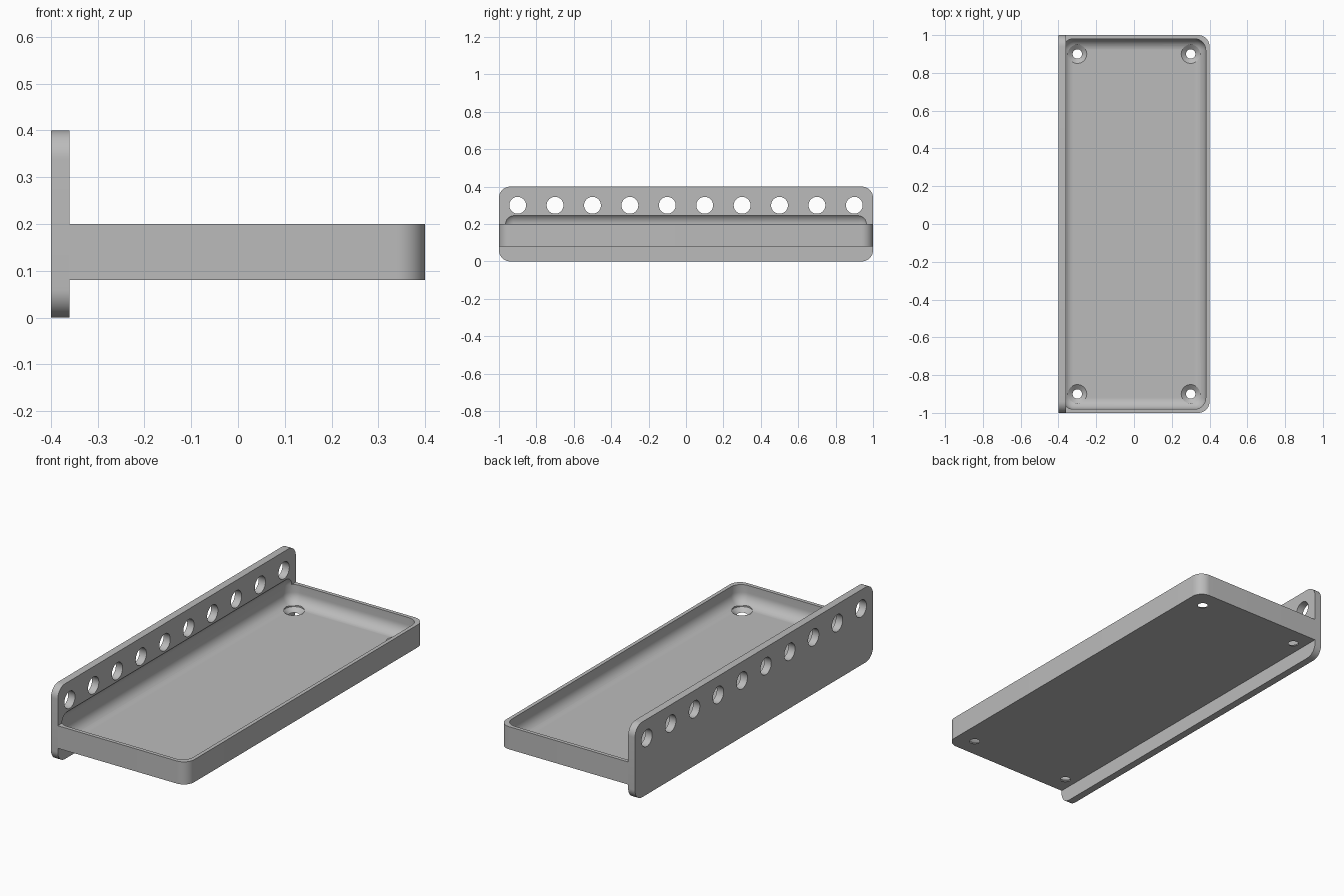
import bpy, bmesh
from mathutils import Matrix

old = bpy.data.objects.get("Cube")
if old:
    bpy.data.objects.remove(old, do_unlink=True)

ROUND = 0.06
grey = bpy.data.materials.new("plain grey")
grey.use_nodes = True
colour = (0.5, 0.5, 0.5, 1)
grey.diffuse_color = colour
grey.node_tree.nodes["Principled BSDF"].inputs["Base Color"].default_value = colour


def add_object(name, bm):
    mesh = bpy.data.meshes.new(name)
    bm.to_mesh(mesh)
    bm.free()
    mesh.materials.append(grey)
    obj = bpy.data.objects.new(name, mesh)
    bpy.context.collection.objects.link(obj)
    return obj


def rounded_box(name, low, high, rule):
    """Box between two corners; edges that pass the rule are rounded."""
    bm = bmesh.new()
    bmesh.ops.create_cube(bm, size=1)
    for v in bm.verts:
        v.co = [high[i] if v.co[i] > 0 else low[i] for i in range(3)]
    edges = [e for e in bm.edges if rule(e.verts[0].co, e.verts[1].co)]
    bmesh.ops.bevel(bm, geom=edges, offset=ROUND, segments=12, profile=0.5, affect='EDGES')
    return add_object(name, bm)


def add_cone(bm, r_low, r_high, depth, matrix):
    bmesh.ops.create_cone(bm, cap_ends=True, segments=48, radius1=r_low,
                          radius2=r_high, depth=depth, matrix=matrix)


def cut(target, cutter):
    cutter.hide_render = True
    mod = target.modifiers.new("cut " + cutter.name, 'BOOLEAN')
    mod.operation = 'DIFFERENCE'
    mod.solver = 'EXACT'
    mod.object = cutter


# Tray with two rounded outer corners, and upright plate with four
tray = rounded_box("tray", (-0.36, -1, 0.08), (0.4, 1, 0.2),
                   lambda a, b: a.x > 0 and b.x > 0 and a.z != b.z)
plate = rounded_box("mounting_plate", (-0.4, -1, 0), (-0.36, 1, 0.4),
                    lambda a, b: a.x != b.x)

# Fully rounded hollow, which also bites a shallow groove into the plate
hollow = rounded_box("hollow_cutter", (-0.38, -0.98, 0.1), (0.38, 0.98, 0.26),
                     lambda a, b: True)

# Row of round holes along the plate
bm = bmesh.new()
for i in range(10):
    spot = Matrix.Translation((-0.38, -0.9 + 0.2 * i, 0.3))
    add_cone(bm, 0.045, 0.045, 0.1, spot @ Matrix.Rotation(1.5707963, 4, 'Y'))
plate_holes = add_object("plate_hole_cutter", bm)

# Countersunk screw holes at the tray corners
sinks, bores = bmesh.new(), bmesh.new()
for x in (-0.3, 0.3):
    for y in (-0.9, 0.9):
        add_cone(sinks, 0.05, 0.05, 0.06, Matrix.Translation((x, y, 0.13)))
        add_cone(bores, 0.02, 0.05, 0.024, Matrix.Translation((x, y, 0.088)))
screw_heads = add_object("screw_head_cutter", sinks)
screw_holes = add_object("screw_hole_cutter", bores)

for part, cutters in ((tray, (hollow, screw_heads, screw_holes)),
                      (plate, (hollow, plate_holes))):
    for cutter in cutters:
        cut(part, cutter)

# Bake the cuts, drop the cutters and smooth the curved faces
for part in (tray, plate):
    bpy.ops.object.select_all(action='DESELECT')
    part.select_set(True)
    bpy.context.view_layer.objects.active = part
    for mod in list(part.modifiers):
        bpy.ops.object.modifier_apply(modifier=mod.name)
    bpy.ops.object.shade_smooth_by_angle(angle=0.5)
for cutter in (hollow, plate_holes, screw_heads, screw_holes):
    bpy.data.objects.remove(cutter, do_unlink=True)
